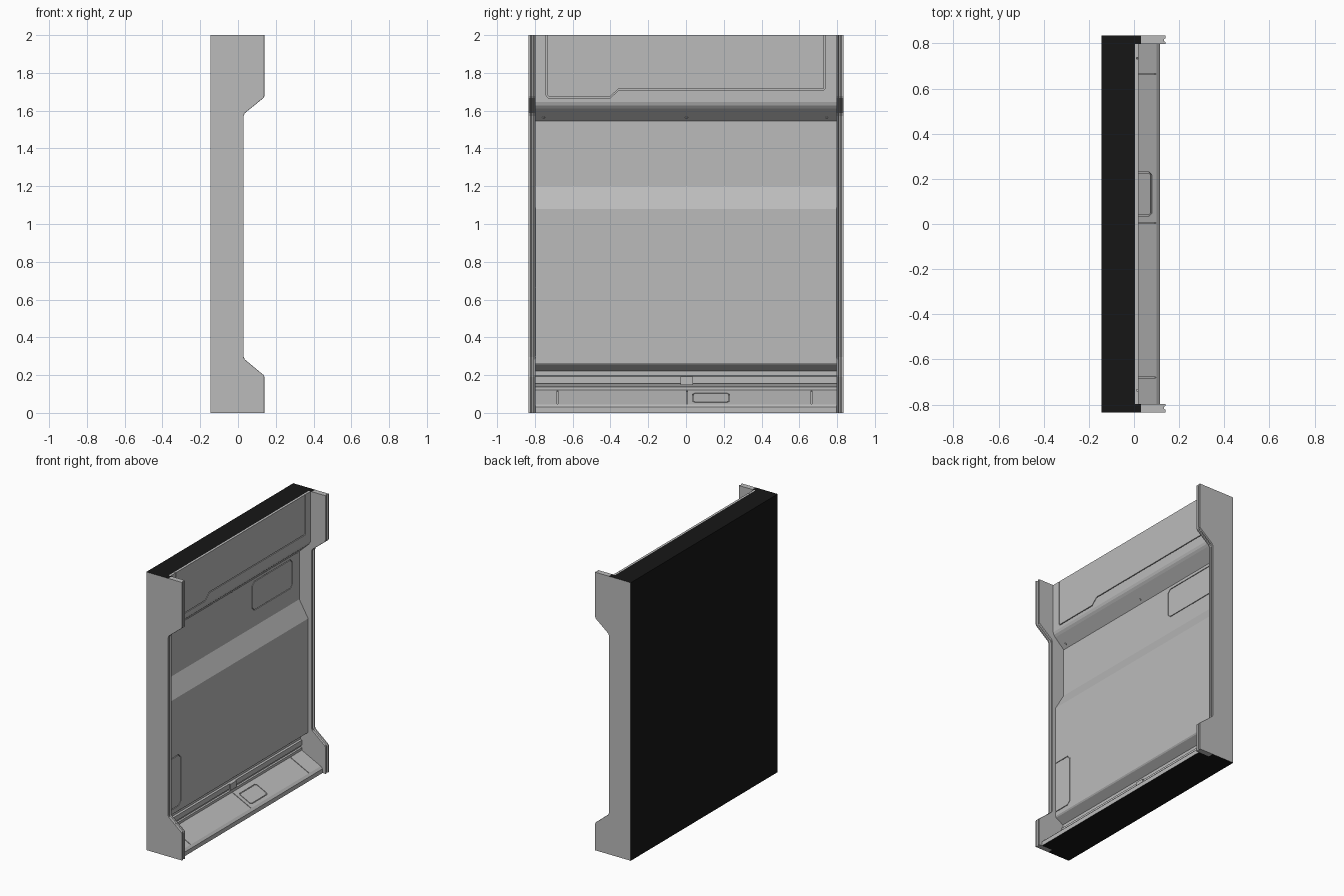
import bpy, bmesh, math
from mathutils import Matrix, Vector

if "Cube" in bpy.data.objects:
    bpy.data.objects.remove(bpy.data.objects["Cube"])

black = bpy.data.materials.new("black_backing")
black.diffuse_color = (0.008, 0.008, 0.008, 1)
black.use_nodes = True
black.node_tree.nodes["Principled BSDF"].inputs["Base Color"].default_value = black.diffuse_color
grey = bpy.data.materials.new("grey_panel")
grey.diffuse_color = (0.5, 0.5, 0.5, 1)
grey.use_nodes = True
grey.node_tree.nodes["Principled BSDF"].inputs["Base Color"].default_value = grey.diffuse_color


def finish(bm, name, materials=True):
    bmesh.ops.recalc_face_normals(bm, faces=bm.faces)
    me = bpy.data.meshes.new(name)
    bm.normal_update()
    bm.to_mesh(me)
    bm.free()
    ob = bpy.data.objects.new(name, me)
    bpy.context.collection.objects.link(ob)
    if materials:
        me.materials.append(grey)
    return ob


def loft(name, sections):
    """Skin (y, [(x, z), ...]) sections along y and cap both ends."""
    bm = bmesh.new()
    rows = [[bm.verts.new((x, y, z)) for x, z in prof] for y, prof in sections]
    n = len(rows[0])
    for a, b in zip(rows, rows[1:]):
        for i in range(n):
            j = (i + 1) % n
            bm.faces.new((a[i], a[j], b[j], b[i]))
    bm.faces.new(rows[0])
    bm.faces.new(rows[-1])
    return finish(bm, name)


def paint(ob, cut):
    """Black on the back, the underside and the rear part of the top."""
    ob.data.materials.append(black)
    for f in ob.data.polygons:
        c, n = f.center, f.normal
        if n.x < -0.9 and c.x < -0.13 or (abs(n.z) > 0.9 and c.x < cut and (c.z > 1.99 or c.z < 0.01)):
            f.material_index = 1


def ring_cutter(pts, w, matrix, depth=0.008):
    """Closed groove of width w following a counter-clockwise outline (local y, z)."""
    n = len(pts)
    P = [Vector(p) for p in pts]
    inner = []
    for i in range(n):
        d0 = (P[i] - P[i - 1]).normalized()
        d1 = (P[(i + 1) % n] - P[i]).normalized()
        n0, n1 = Vector((-d0.y, d0.x)), Vector((-d1.y, d1.x))
        inner.append(P[i] + (n0 + n1) * (w / (1 + n0.dot(n1))))
    bm = bmesh.new()
    V = [[bm.verts.new(matrix @ Vector((x, p.x, p.y))) for p in loop]
         for x in (-depth, depth) for loop in (P, inner)]
    for i in range(n):
        j = (i + 1) % n
        for a, b in ((0, 1), (1, 3), (3, 2), (2, 0)):
            bm.faces.new((V[a][i], V[a][j], V[b][j], V[b][i]))
    cutters.append(finish(bm, "groove_cutter", False))


def box(name, center, size, matrix=Matrix(), materials=True):
    bm = bmesh.new()
    bmesh.ops.create_cube(bm, size=1, matrix=matrix @ Matrix.Translation(center) @ Matrix.Diagonal((*size, 1)))
    return finish(bm, name, materials)


def chamfered(y0, y1, z0, z1, c):
    return [(y0 + c, z0), (y1 - c, z0), (y1, z0 + c), (y1, z1 - c),
            (y1 - c, z1), (y0 + c, z1), (y0, z1 - c), (y0, z0 + c)]


# Side frames with a shallow groove running round the front edge
def frame_profile(d):
    return [(-.145, 0), (.03, 0), (.14 - d, 0), (.14 - d, .19), (.136 - d, .2), (.036 - d, .283), (.03 - d, .296),
            (.03 - d, 1.572), (.036 - d, 1.587), (.136 - d, 1.668), (.14 - d, 1.678),
            (.14 - d, 2), (.03, 2), (-.145, 2)]


frame_steps = [(.797, .003), (.8, 0), (.806, 0), (.81, .008), (.818, .008), (.824, 0), (.833, 0), (.835, .002)]
for side, s in (("left", -1), ("right", 1)):
    paint(loft(side + "_side_frame", [(s * y, frame_profile(d)) for y, d in frame_steps]), .03)

# Wall panel profile from the sloped kick shelf up to the header
profile = [(-.145, 0), (.115, 0), (.115, .03), (.1, .045), (-.05, .12), (-.05, .138), (-.06, .142),
           (-.06, .152), (-.05, .156), (-.05, .192), (-.062, .197), (-.062, .222), (-.006, .256), (0, .265),
           (0, 1.08), (-.07, 1.2), (-.07, 1.545), (.002, 1.612), (.014, 1.627), (.02, 1.645),
           (.02, 2), (.005, 2), (-.145, 2)]
panel = loft("wall_panel", [(-.799, profile), (.799, profile)])
paint(panel, .115)
for f in panel.data.polygons:
    if f.normal.z > .9 and f.center.z > 1.99 and f.center.x > .005:
        f.material_index = 0

# Grooves: header outline, upper hatch, lower side hatch
cutters = []
at_x = lambda x: Matrix.Translation((x, 0, 0))
ring_cutter([(-.74, 2.05), (-.74, 1.68), (-.73, 1.668), (-.4, 1.668), (-.355, 1.71),
             (.73, 1.71), (.737, 1.717), (.737, 2.05)], .006, at_x(.02))
ring_cutter(chamfered(.26, .72, 1.315, 1.525, .025), .005, at_x(-.07), .006)
ring_cutter([(-.9, .295), (-.675, .295), (-.65, .32), (-.65, .64), (-.675, .665), (-.9, .665)], .005, at_x(0), .006)

# Shelf seams and small shelf hatch, in the plane of the slope
slope = Matrix.Translation((.025, 0, .0825)) @ Matrix.Rotation(-math.atan2(.15, .075), 4, 'Y')
ring_cutter(chamfered(.035, .23, -.06, .05, .012), .005, slope, .006)
for y in (-.68, .005, .665):
    cutters.append(box("seam_cutter", (0, y, 0), (.012, .005, .16), slope, False))

for c in cutters:
    c.hide_render = True
    c.hide_viewport = True
    m = panel.modifiers.new("groove", 'BOOLEAN')
    m.operation = 'DIFFERENCE'
    m.solver = 'EXACT'
    m.object = c

# Latch on the lower ledge
box("ledge_latch", (-.051, .005, .17), (.022, .066, .046))

# Screws along the slope under the header
tilt = Matrix.Rotation(math.radians(133), 4, 'Y')
for i, y in enumerate((-.755, .003, .745)):
    bm = bmesh.new()
    bmesh.ops.create_cone(bm, cap_ends=True, segments=12, radius1=.009, radius2=.007, depth=.01,
                          matrix=Matrix.Translation((-.05, y, 1.5636)) @ tilt)
    finish(bm, f"header_screw_{i + 1}")
